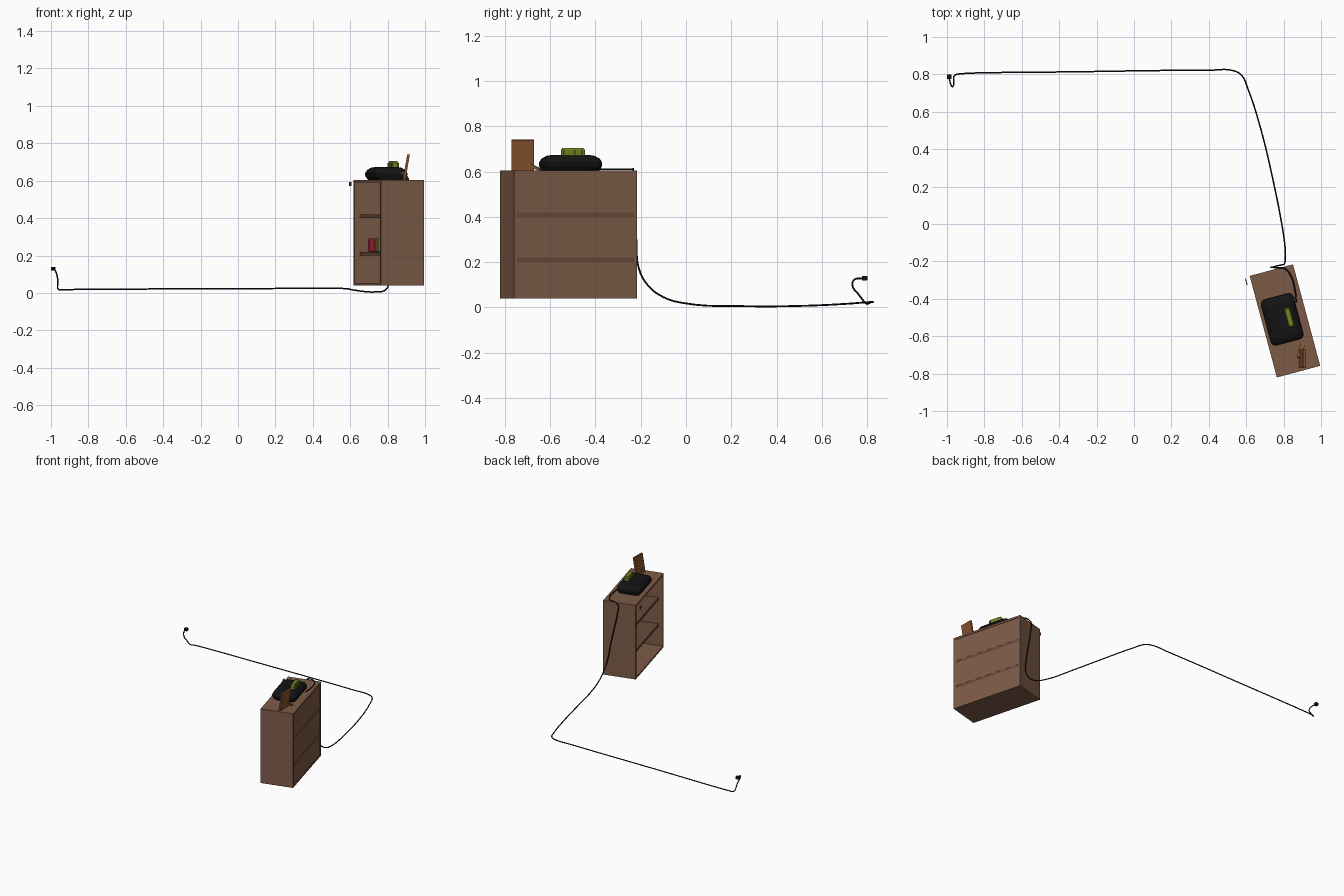
import bpy, bmesh, math
from mathutils import Matrix, Vector

if "Cube" in bpy.data.objects:
    bpy.data.objects.remove(bpy.data.objects["Cube"])

def mat(name, col):
    m = bpy.data.materials.new(name)
    m.diffuse_color = (*col, 1)
    m.use_nodes = True
    m.node_tree.nodes["Principled BSDF"].inputs["Base Color"].default_value = m.diffuse_color
    return m

WOOD = mat("brown wood", (0.205, 0.105, 0.062))
DARK = mat("dark wood", (0.135, 0.068, 0.042))
BLACK = mat("black plastic", (0.007, 0.007, 0.008))
GREEN = mat("olive green", (0.17, 0.24, 0.015))
RED = mat("deep red", (0.38, 0.012, 0.035))
FRAME = mat("orange wood", (0.24, 0.085, 0.028))

# Local cabinet frame: u = depth (open side is -u), v = length
BASE = Matrix.Translation((0.807, -0.518, 0)) @ Matrix.Rotation(math.radians(15), 4, 'Z')

def add(name, bm, m, matrix=BASE, smooth=False):
    me = bpy.data.meshes.new(name)
    bmesh.ops.recalc_face_normals(bm, faces=bm.faces[:])
    bm.to_mesh(me)
    bm.free()
    me.materials.append(m)
    ob = bpy.data.objects.new(name, me)
    ob.matrix_world = matrix
    bpy.context.collection.objects.link(ob)
    if smooth:
        for p in me.polygons:
            p.use_smooth = True
    return ob

def box(name, lo, hi, m, matrix=BASE, bevel=0):
    lo, hi = Vector(lo), Vector(hi)
    bm = bmesh.new()
    bmesh.ops.create_cube(bm, size=1, matrix=Matrix.Translation((lo + hi) / 2)
                          @ Matrix.Diagonal((*(hi - lo), 1)))
    if bevel:
        bmesh.ops.bevel(bm, geom=bm.edges[:], offset=bevel, segments=2,
                        affect='EDGES', profile=0.5)
    return add(name, bm, m, matrix)

def loft(name, rings, m, matrix=BASE):
    # rings of (half u, half v, corner radius, z): stacked rounded rectangles
    bm = bmesh.new()
    loops = []
    for hu, hv, r, z in rings:
        loop = []
        for c, (sx, sy) in enumerate(((1, 1), (-1, 1), (-1, -1), (1, -1))):
            for k in range(4):
                a = math.radians(90 * c + 30 * k)
                loop.append(bm.verts.new((sx * (hu - r) + r * math.cos(a),
                                          sy * (hv - r) + r * math.sin(a), z)))
        loops.append(loop)
    n = len(loops[0])
    for a, b in zip(loops, loops[1:]):
        for i in range(n):
            bm.faces.new((a[i], a[(i + 1) % n], b[(i + 1) % n], b[i]))
    bm.faces.new(loops[0])
    bm.faces.new(loops[-1])
    return add(name, bm, m, matrix)

# Cabinet shell, open on -u
U, V, Z0, Z1, T = 0.12, 0.281, 0.04, 0.605, 0.014
box("cabinet_top", (-U, -V, Z1 - T), (U, V, Z1), WOOD)
box("cabinet_bottom", (-U, -V, Z0), (U, V, Z0 + T), WOOD)
for s, n in ((1, "far"), (-1, "near")):
    a, b = sorted((s * V, s * (V - T)))
    box("cabinet_side_" + n, (-U, a, Z0 + T), (U, b, Z1 - T), WOOD)

# Back boards and shelves, shelf edges show between the boards
levels = [Z0 + T, 0.2, 0.22, 0.4, 0.42, Z1 - T]
for i in range(3):
    box(f"back_board_{i}", (U - 0.014, -V + T, levels[2 * i]),
        (U - 0.004, V - T, levels[2 * i + 1]), WOOD)
for i, z in enumerate((0.2, 0.4)):
    box(f"shelf_{i}", (-0.088, -V + T, z), (U - 0.005, V - T, z + 0.02), DARK)

# Books on the lower shelf, at the far end
box("red_book", (-0.043, 0.232, 0.22), (0.07, 0.264, 0.292), RED, bevel=0.006)
box("wood_book", (-0.022, 0.2, 0.22), (0.07, 0.23, 0.29), FRAME, bevel=0.004)
box("green_book", (-0.014, 0.165, 0.22), (0.07, 0.197, 0.292), GREEN, bevel=0.004)

# Small red tag in front of the open side
box("red_tag", (-0.148, 0.237, 0.573), (-0.143, 0.272, 0.592), RED)

# Black appliance with green ridged grip on top
BODY = BASE @ Matrix.Translation((-0.012, 0.012, 0))
loft("appliance_body", [(0.074, 0.118, 0.02, Z1), (0.088, 0.126, 0.025, 0.622),
                        (0.091, 0.128, 0.028, 0.638), (0.082, 0.12, 0.028, 0.656),
                        (0.066, 0.1, 0.025, 0.669), (0.05, 0.085, 0.02, 0.672)], BLACK, BODY)
GRIP = BASE @ Matrix.Translation((0.027, 0.012, 0))
loft("green_grip", [(0.015, 0.053, 0.008, 0.665), (0.015, 0.053, 0.008, 0.695),
                    (0.012, 0.046, 0.008, 0.705)], GREEN, GRIP)
for i in range(6):
    v = -0.042 + i * 0.0168
    box(f"grip_ridge_{i}", (-0.019, v - 0.004, 0.67), (0.019, v + 0.004, 0.695), GREEN, GRIP)

# Leaning picture frame and its strut
LEAN = Matrix.Translation((0.888, -0.72, Z1)) @ Matrix.Rotation(math.radians(10), 4, 'Y')
box("picture_frame", (-0.007, -0.05, 0), (0.007, 0.05, 0.137), FRAME, LEAN)
STRUT = (Matrix.Translation((0.893, -0.675, 0.622)) @ Matrix.Rotation(math.radians(75), 4, 'Z')
         @ Matrix.Rotation(math.radians(25), 4, 'Y'))
box("frame_strut", (-0.045, -0.012, -0.006), (0.04, 0.012, 0.006), FRAME, STRUT)

# Power cord: from the appliance, over the cabinet end, along the floor, up to the plug
path = [(0.868, -0.42, 0.611), (0.86, -0.35, 0.61), (0.84, -0.28, 0.61),
        (0.805, -0.238, 0.61), (0.755, -0.233, 0.608), (0.735, -0.232, 0.59),
        (0.74, -0.231, 0.53), (0.765, -0.224, 0.4), (0.79, -0.218, 0.28),
        (0.805, -0.21, 0.18), (0.81, -0.17, 0.1), (0.805, -0.1, 0.046),
        (0.79, 0.0, 0.018), (0.74, 0.25, 0.006), (0.68, 0.5, 0.007),
        (0.61, 0.72, 0.017), (0.575, 0.795, 0.023), (0.53, 0.82, 0.024),
        (0.4, 0.822, 0.024), (-0.3, 0.814, 0.022), (-0.93, 0.803, 0.018),
        (-0.958, 0.795, 0.018), (-0.963, 0.76, 0.06), (-0.968, 0.735, 0.095),
        (-0.978, 0.742, 0.122), (-0.988, 0.78, 0.129)]
cu = bpy.data.curves.new("power_cord", 'CURVE')
cu.dimensions = '3D'
cu.bevel_depth = 0.004
cu.bevel_resolution = 2
cu.resolution_u = 6
cu.use_fill_caps = True
sp = cu.splines.new('BEZIER')
sp.bezier_points.add(len(path) - 1)
for bp, p in zip(sp.bezier_points, path):
    bp.co = p
    bp.handle_left_type = bp.handle_right_type = 'AUTO'
cu.materials.append(BLACK)
bpy.context.collection.objects.link(bpy.data.objects.new("power_cord", cu))

# Plug
box("plug", (-1.0, 0.776, 0.119), (-0.976, 0.8, 0.139), BLACK, Matrix.Identity(4), bevel=0.002)
